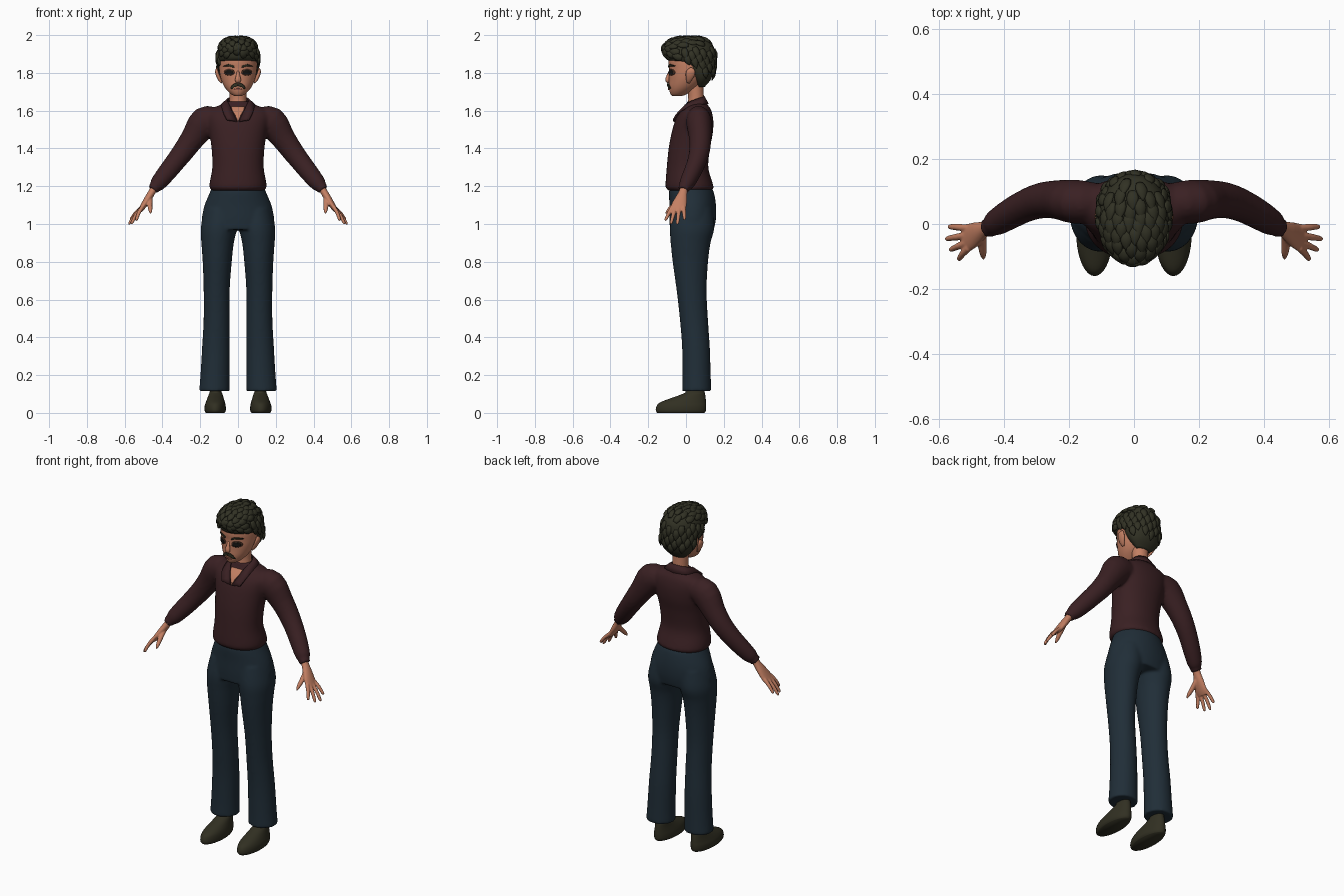
import bpy, bmesh, math
from mathutils import Vector
from mathutils.bvhtree import BVHTree


def mat(name, *rgb):
    m = bpy.data.materials.new(name)
    m.diffuse_color = (*rgb, 1)
    return m


SKIN = mat("skin", .55, .215, .125)
SHIRT = mat("maroon shirt", .042, .0145, .0165)
PANTS = mat("blue trousers", .0145, .027, .039)
HAIR = mat("dark hair", .031, .031, .0175)
SHOE = mat("olive shoe", .031, .029, .016)
LID = mat("brown eyelid", .07, .03, .018)
EYE = mat("black eye", .008, .007, .006)
LIP = mat("lip", .33, .10, .07)


def spline(rows, k):
    # smooth interpolation of section rows
    out, last = [], len(rows) - 1
    for i in range(last):
        a, b, c, d = (Vector(rows[max(0, min(last, i + j))]) for j in (-1, 0, 1, 2))
        for s in range(k):
            t = s / k
            out.append(.5 * (2 * b + (c - a) * t + (2 * a - 5 * b + 4 * c - d) * t ** 2
                             + (3 * b - a - 3 * c + d) * t ** 3))
    return out + [Vector(rows[-1])]


def loft(bm, loops):
    vs = [[bm.verts.new(p) for p in lp] for lp in loops]
    n = len(vs[0])
    for a, b in zip(vs, vs[1:]):
        for i in range(n):
            bm.faces.new((a[i], a[(i + 1) % n], b[(i + 1) % n], b[i]))
    bm.faces.new(vs[0][::-1])
    bm.faces.new(vs[-1])


def stack(bm, rows, sx=1, n=36, p=1.0, k=4):
    # horizontal sections: z, front y, back y, half width, centre x
    loops = []
    for z, yf, yb, w, cx in spline([(*r, 0)[:5] for r in rows], k):
        lp = []
        for i in range(n):
            c, s = math.cos(i * math.tau / n), math.sin(i * math.tau / n)
            lp.append((sx * (cx + w * math.copysign(abs(c) ** p, c)),
                       (yf + yb) / 2 + (yb - yf) / 2 * math.copysign(abs(s) ** p, s), z))
        loops.append(lp)
    loft(bm, loops)


def tube(bm, rows, sx=1, n=20, ref=(0, 1, 0), k=3):
    # sections along a path: x, y, z, radius along ref, other radius
    rows = spline(rows, k)
    pts = [Vector(r[:3]) for r in rows]
    loops = []
    for i, (p, r) in enumerate(zip(pts, rows)):
        t = (pts[min(i + 1, len(pts) - 1)] - pts[max(i - 1, 0)]).normalized()
        u = Vector(ref)
        u = (u - t * u.dot(t)).normalized()
        v = t.cross(u)
        ring = [p + u * r[3] * math.cos(a * math.tau / n) + v * r[4] * math.sin(a * math.tau / n)
                for a in range(n)]
        loops.append([(sx * q.x, q.y, q.z) for q in ring])
    loft(bm, loops)


def finish(bm, name, material, voxel=0, smooth=4):
    bmesh.ops.recalc_face_normals(bm, faces=bm.faces[:])
    me = bpy.data.meshes.new(name)
    bm.to_mesh(me)
    bm.free()
    me.materials.append(material)
    me.shade_smooth()
    ob = bpy.data.objects.new(name, me)
    bpy.context.collection.objects.link(ob)
    if voxel:
        m = ob.modifiers.new("merge", 'REMESH')
        m.mode, m.voxel_size, m.use_smooth_shade = 'VOXEL', voxel, True
        m = ob.modifiers.new("soften", 'SMOOTH')
        m.factor, m.iterations = .5, smooth
    return ob


def surface(ob):
    bpy.context.view_layer.update()
    return BVHTree.FromObject(ob, bpy.context.evaluated_depsgraph_get())


def decal(name, pts, tree, material, off=.003, sx=1, rings=4):
    # thin plate laid on the front of a surface; pts are (x, z)
    bm = bmesh.new()
    c = sum((Vector(p) for p in pts), Vector((0, 0))) / len(pts)

    def put(q):
        hit = tree.ray_cast(Vector((sx * q.x, -1, q.y)), Vector((0, 1, 0)))[0]
        return bm.verts.new((sx * q.x, (hit.y if hit else 0) - off, q.y))
    mid, prev = put(c), None
    for r in range(1, rings + 1):
        cur = [put(c.lerp(Vector(p), r / rings)) for p in pts]
        for i in range(len(pts)):
            j = (i + 1) % len(pts)
            bm.faces.new((prev[i], prev[j], cur[j], cur[i]) if prev else (mid, cur[j], cur[i]))
        prev = cur
    ob = finish(bm, name, material)
    ob.modifiers.new("plate", 'SOLIDIFY').thickness = .006
    ob.modifiers["plate"].offset = 0


def oval(cx, cz, rx, rz, n=18):
    return [(cx + rx * math.cos(i * math.tau / n), cz + rz * math.sin(i * math.tau / n))
            for i in range(n)]


# shirt: torso and sleeves merged
bm = bmesh.new()
stack(bm, [(1.175, -.088, .128, .135), (1.19, -.106, .146, .15), (1.22, -.108, .14, .15),
           (1.3, -.102, .118, .136), (1.4, -.092, .127, .14), (1.48, -.077, .142, .152),
           (1.54, -.06, .145, .165), (1.58, -.04, .14, .17), (1.61, -.015, .13, .145),
           (1.63, 0, .115, .095), (1.65, .005, .105, .06)], p=.92)
for sx in (1, -1):
    tube(bm, [(.11, .065, 1.55, .06, .065), (.175, .068, 1.54, .068, .083), (.235, .075, 1.46, .06, .066),
              (.285, .072, 1.39, .055, .058), (.335, .055, 1.325, .05, .053), (.385, .028, 1.262, .046, .049),
              (.425, .003, 1.213, .04, .042), (.44, -.008, 1.195, .031, .031),
              (.452, -.014, 1.18, .032, .031)], sx)
shirt = finish(bm, "shirt", SHIRT, .009)

# trousers: hips and legs merged
bm = bmesh.new()
stack(bm, [(1.2, -.08, .13, .135), (1.17, -.09, .147, .148), (1.1, -.088, .159, .177),
           (1.03, -.088, .159, .192), (.97, -.085, .148, .193)])
for sx in (1, -1):
    stack(bm, [(1.08, -.07, .14, .085, .09), (.98, -.085, .15, .096, .101), (.9, -.081, .13, .086, .108),
               (.8, -.071, .117, .077, .11), (.65, -.05, .109, .069, .113), (.5, -.033, .116, .069, .113),
               (.35, -.021, .126, .073, .117), (.2, -.019, .131, .077, .122),
               (.115, -.021, .134, .081, .125)], sx)
finish(bm, "trousers", PANTS, .009, 5)

# shoes with ankles, and hands, one per side
for sx, side in ((1, "left"), (-1, "right")):
    bm = bmesh.new()
    stack(bm, [(0, -.152, .098, .05, .121), (.012, -.16, .105, .056, .121), (.035, -.156, .107, .056, .121),
               (.055, -.138, .106, .051, .12), (.078, -.08, .104, .043, .119), (.1, -.02, .101, .036, .118),
               (.118, .0, .098, .031, .118), (.2, .012, .09, .03, .118)], sx)
    finish(bm, side + "_shoe", SHOE)

    bm = bmesh.new()
    tube(bm, [(.43, -.005, 1.21, .022, .02), (.455, -.015, 1.17, .023, .019), (.478, -.026, 1.132, .033, .019),
              (.505, -.04, 1.09, .042, .015), (.522, -.045, 1.068, .036, .011)], sx)
    for y, tip in ((-.012, (.571, -.008, 1.022)), (-.034, (.579, -.046, .998)),
                   (-.056, (.566, -.08, 1.0)), (-.073, (.54, -.11, 1.018))):
        a, b = Vector((.507, y, 1.09)), Vector(tip)
        tube(bm, [(*a, .011, .011), (*(a.lerp(b, .5) + Vector((.003, 0, .002))), .0105, .01),
                  (*a.lerp(b, .92), .008, .008), (*b, .003, .003)], sx, 12)
    tube(bm, [(.468, -.025, 1.14, .016, .014), (.467, -.06, 1.105, .014, .013),
              (.464, -.09, 1.075, .011, .011), (.463, -.108, 1.055, .004, .004)], sx, 12, ref=(1, 0, 0))
    finish(bm, side + "_hand", SKIN, .004, 3)

# neck
bm = bmesh.new()
stack(bm, [(1.57, .0, .1, .05), (1.62, .0, .1, .048), (1.66, .012, .095, .044), (1.75, .005, .092, .046)])
finish(bm, "neck", SKIN)

# collar
top = [(0, .098, 1.677), (.043, .084, 1.672), (.058, .042, 1.658), (.046, -.006, 1.632), (.006, -.068, 1.545)]
low = [(0, .12, 1.637), (.07, .1, 1.637), (.09, .045, 1.634), (.08, -.038, 1.597), (.058, -.07, 1.553)]
bm = bmesh.new()
rows = [[bm.verts.new(p) for p in spline(edge, 3)] for edge in (top, low)]
for i in range(len(rows[0]) - 1):
    bm.faces.new((rows[0][i], rows[0][i + 1], rows[1][i + 1], rows[1][i]))
collar = finish(bm, "collar", SHIRT)
m = collar.modifiers.new("both sides", 'MIRROR')
collar.modifiers.new("thick", 'SOLIDIFY').thickness = .008

# open neckline
decal("neckline", [(0, 1.54), (.014, 1.575), (.03, 1.6), (.035, 1.62), (-.035, 1.62), (-.03, 1.6),
                   (-.014, 1.575)], surface(shirt), SKIN)

# head
bm = bmesh.new()
stack(bm, [(1.677, -.07, -.025, .015), (1.685, -.08, 0, .034), (1.705, -.088, .035, .056),
           (1.73, -.091, .07, .074), (1.76, -.09, .095, .088), (1.79, -.09, .11, .096),
           (1.82, -.089, .12, .1), (1.86, -.092, .126, .1), (1.9, -.083, .125, .092),
           (1.94, -.05, .1, .065), (1.955, -.01, .06, .03)])
head = finish(bm, "head", SKIN)
face = surface(head)

# nose
bm = bmesh.new()
tube(bm, [(0, -.086, 1.81, .006, .004), (0, -.092, 1.79, .009, .008), (0, -.098, 1.768, .015, .011),
          (0, -.096, 1.756, .014, .01), (0, -.09, 1.749, .006, .005)], ref=(1, 0, 0), n=16)
finish(bm, "nose", SKIN)

# ears, eyes, brows and moustache
for sx, side in ((1, "left"), (-1, "right")):
    bm = bmesh.new()
    tube(bm, [(.086, .012, 1.748, .008, .005), (.097, .016, 1.765, .016, .009), (.108, .022, 1.79, .024, .01),
              (.113, .026, 1.812, .022, .008), (.108, .026, 1.826, .008, .004)], sx, 16)
    finish(bm, side + "_ear", SKIN)
    decal(side + "_eyelid", oval(.046, 1.803, .027, .017), face, LID, .002, sx)
    decal(side + "_eye", oval(.046, 1.803, .02, .013), face, EYE, .004, sx)
    decal(side + "_brow", [(.02, 1.828), (.022, 1.838), (.05, 1.846), (.078, 1.836), (.05, 1.838)],
          face, HAIR, .004, sx)
    decal(side + "_moustache", [(0, 1.731), (0, 1.744), (.015, 1.746), (.03, 1.736), (.04, 1.717),
                                (.03, 1.716), (.018, 1.726)], face, HAIR, .006, sx)
decal("mouth", oval(0, 1.714, .02, .005), face, LIP, .002)

# hair cap
bm = bmesh.new()
stack(bm, [(1.725, .06, .098, .045), (1.76, .035, .128, .084), (1.8, .005, .146, .102),
           (1.835, -.02, .153, .106), (1.857, -.07, .154, .107), (1.872, -.103, .154, .108),
           (1.9, -.113, .155, .108), (1.94, -.113, .146, .098), (1.97, -.085, .118, .074),
           (1.985, -.04, .075, .04)])
cap = surface(finish(bm, "hair_cap", HAIR))

# layered locks: forward on top, downward at the back and sides
bm = bmesh.new()
centre = Vector((0, .02, 1.89))
N = 110
for i in range(N):
    h = 1 - 1.5 * (i + .5) / N
    a, r = i * 2.39996, math.sqrt(1 - h * h)
    ray = Vector((r * math.cos(a), r * math.sin(a), h))
    p, n, _, _ = cap.ray_cast(centre + ray * .4, -ray)
    if p is None or p.z < 1.8 or (p.y < .06 and p.z < 1.875):
        continue
    if n.z > .4 or p.y < -.02:
        d = Vector((p.x * 3, -1, .15))
    else:
        d = Vector((0, .25, -1))
    d = (d - n * d.dot(n) * .8).normalized()
    path = []
    for w, t in ((.012, .005), (.019, .009), (.015, .007), (.002, .002)):
        path.append((*p, w, t))
        raw = p + d * .021
        near, nn, _, _ = cap.find_nearest(raw)
        p = raw.lerp(near + nn * .004, .65)
    tube(bm, path, n=8, ref=n.cross(d), k=2)
finish(bm, "hair_locks", HAIR)
